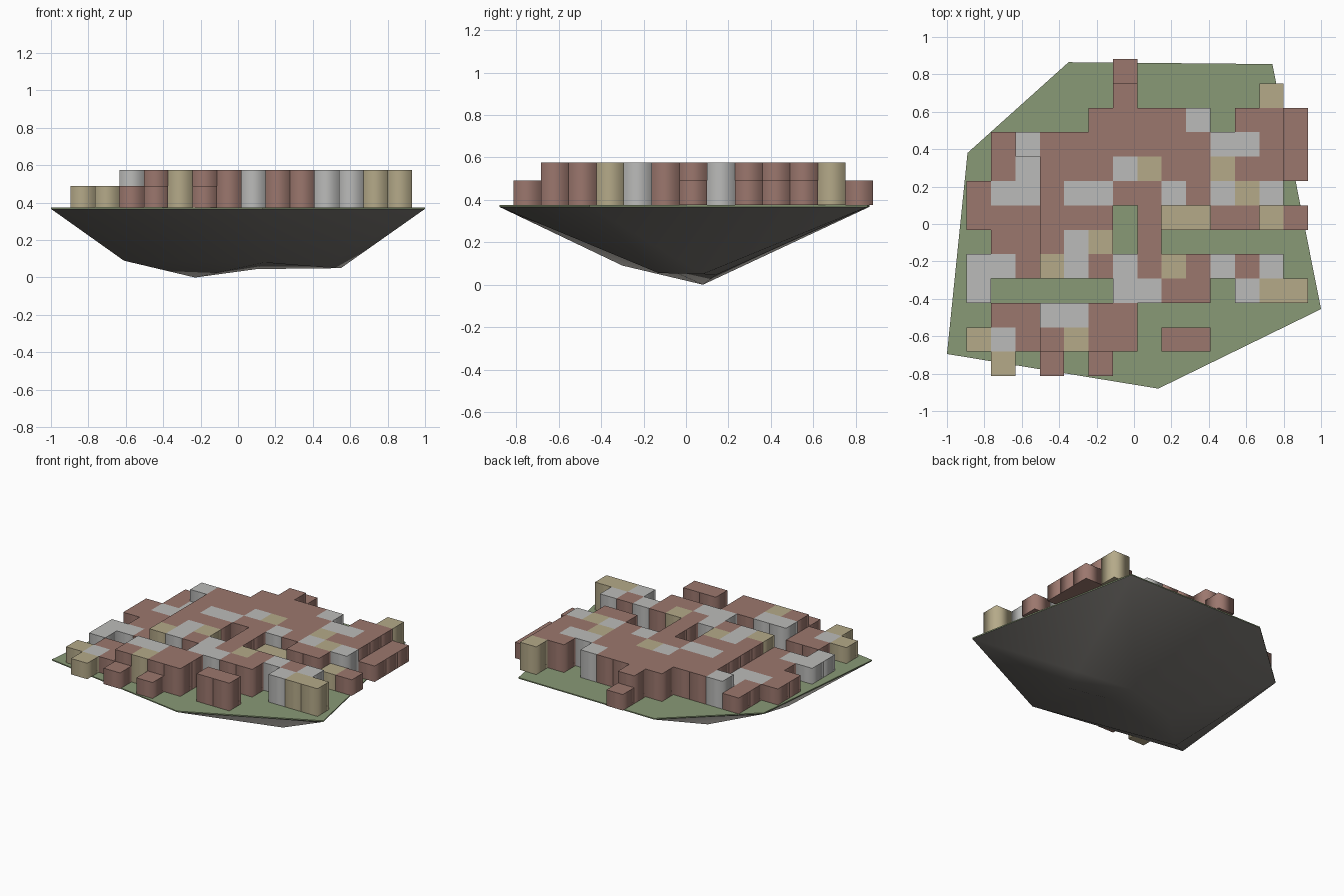
import bpy, bmesh

if "Cube" in bpy.data.objects:
    bpy.data.objects.remove(bpy.data.objects["Cube"])

GROUND = 0.375
LOW, HIGH = 0.49, 0.575


def finish(name, bm, color, smooth=False):
    bmesh.ops.recalc_face_normals(bm, faces=bm.faces)
    mesh = bpy.data.meshes.new(name)
    for f in bm.faces:
        f.smooth = smooth
    bm.to_mesh(mesh)
    bm.free()
    obj = bpy.data.objects.new(name, mesh)
    bpy.context.collection.objects.link(obj)
    mat = bpy.data.materials.new(name + "_color")
    mat.diffuse_color = (*color, 1)
    mat.use_nodes = True
    mat.node_tree.nodes["Principled BSDF"].inputs["Base Color"].default_value = mat.diffuse_color
    mesh.materials.append(mat)
    return obj


# Irregular six-sided island outline
rim = [(-1, -0.695), (-0.89, 0.38), (-0.35, 0.865),
       (0.74, 0.855), (1, -0.455), (0.13, -0.88)]

# Thin grass plate
bm = bmesh.new()
face = bm.faces.new([bm.verts.new((x, y, GROUND)) for x, y in rim])
ext = bmesh.ops.extrude_face_region(bm, geom=[face], use_keep_orig=True)
for v in ext["geom"]:
    if isinstance(v, bmesh.types.BMVert):
        v.co.z -= 0.008
finish("grass_plate", bm, (0.25, 0.32, 0.18))

# Rocky underside: rim joined to a few low points, closed by a sharp-edged lid
bm = bmesh.new()
low = [(-0.61, -0.30, 0.09), (-0.23, 0.08, 0.0), (0.10, 0.14, 0.045),
       (0.55, 0.08, 0.05), (0.14, -0.10, 0.08), (0.45, -0.13, 0.055)]
v = [bm.verts.new((x, y, GROUND - 0.008)) for x, y in rim]
v += [bm.verts.new(p) for p in low]
A, B, C, D, E, F = 6, 7, 8, 9, 10, 11
for f in [(0, 1, A), (1, B, A), (1, 2, B), (2, C, B), (2, 3, C), (3, D, C),
          (3, 4, D), (4, F, D), (4, 5, F), (5, E, F), (F, E, D),
          (5, A, E), (5, 0, A), (A, B, E), (B, C, E), (C, D, E)]:
    bm.faces.new([v[i] for i in f])
lid = bm.faces.new(v[:6])
for e in lid.edges:
    e.smooth = False
finish("rock_underside", bm, (0.2, 0.19, 0.175), True)

# Town plan, back row first: r red, g grey, t tan; capitals are tall blocks
plan = [
    "......r.......",
    "......R.....T.",
    ".....RRRRG.RRr",
    ".rGRRRRRRRGGRr",
    ".rgRRRGTRRTRRr",
    "rggRGGRRGRGTG.",
    "rrrRRR.RttRRtr",
    ".rrRGT.R......",
    "ggrTGRGRTRGRG.",
    "g.....GGRR.GTT",
    ".rrGGRR.......",
    "tgrRTRR.RR....",
    ".t.r.r........",
]
CELL = 0.1304
X0, Y0 = -0.895, 0.882


def block(bm, col, row, top):
    x, y = X0 + col * CELL, Y0 - row * CELL
    cube = bmesh.ops.create_cube(bm, size=1)
    for vert in cube["verts"]:
        vert.co.x = x + (vert.co.x + 0.5) * CELL
        vert.co.y = y + (vert.co.y - 0.5) * CELL
        vert.co.z = GROUND + (vert.co.z + 0.5) * (top - GROUND)


# One object of blocks per colour, walls smooth around, top and bottom sharp
for key, name, color in [("r", "red_blocks", (0.33, 0.185, 0.155)),
                         ("g", "grey_blocks", (0.50, 0.50, 0.49)),
                         ("t", "tan_blocks", (0.46, 0.40, 0.25))]:
    bm = bmesh.new()
    for row, line in enumerate(plan):
        for col, ch in enumerate(line):
            if ch.lower() == key:
                block(bm, col, row, HIGH if ch.isupper() else LOW)
    for e in bm.edges:
        e.smooth = abs(e.verts[0].co.z - e.verts[1].co.z) > 0.01
    finish(name, bm, color, True)
